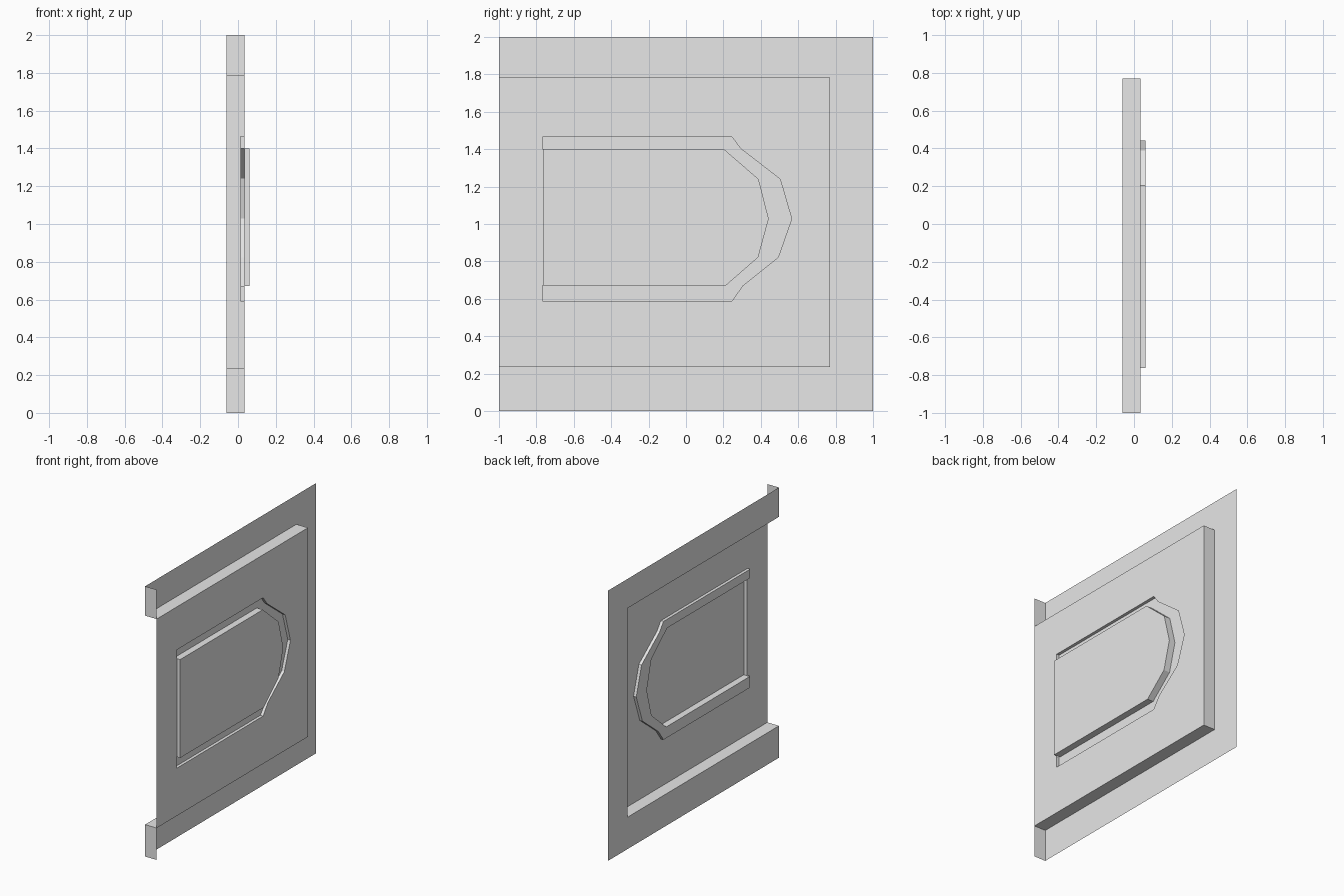
import bpy
import bmesh

cube = bpy.data.objects.get("Cube")
if cube:
    bpy.data.objects.remove(cube, do_unlink=True)

# One plain grey for the whole sheet
grey = bpy.data.materials.new("light_grey")
grey.use_nodes = True
grey.diffuse_color = (0.8, 0.8, 0.8, 1)
grey.node_tree.nodes["Principled BSDF"].inputs["Base Color"].default_value = (0.8, 0.8, 0.8, 1)

# Depth levels along x
BACK, FLOOR, PANEL, PLUG = -0.061, 0.012, 0.034, 0.061
# Opening of the rim, open towards the front
LOW, HIGH, END = 0.236, 1.783, 0.77
MID = 1.028


def part(name, faces):
    """Make one object from a list of faces given as corner lists."""
    bm = bmesh.new()
    for corners in faces:
        bm.faces.new([bm.verts.new(c) for c in corners])
    bmesh.ops.remove_doubles(bm, verts=bm.verts, dist=0.0005)
    bm.normal_update()
    mesh = bpy.data.meshes.new(name)
    bm.to_mesh(mesh)
    bm.free()
    mesh.materials.append(grey)
    obj = bpy.data.objects.new(name, mesh)
    bpy.context.scene.collection.objects.link(obj)
    return obj


def flat(outline, x):
    """A face at depth x from a (y, z) outline."""
    return [(x, y, z) for y, z in outline]


def walls(path, x0, x1):
    """Faces that carry a (y, z) path from depth x0 to x1."""
    return [[(x0, *a), (x0, *b), (x1, *b), (x1, *a)] for a, b in zip(path, path[1:])]


# Profiles run from the lower front end round the nose to the upper front end
groove = [(-0.768, 0.589), (0.246, 0.589), (0.303, 0.67), (0.493, 0.822), (0.565, MID),
          (0.503, 1.24), (0.292, 1.403), (0.246, 1.465), (-0.768, 1.465)]
plug = [(-0.763, 0.672), (0.214, 0.672), (0.386, 0.822), (0.442, MID),
        (0.388, 1.24), (0.203, 1.4), (-0.763, 1.4)]
low_end, high_end = (-0.768, 0.672), (-0.768, 1.4)
opening = [(-1, LOW), (END, LOW), (END, HIGH), (-1, HIGH)]

# Outer rim, set back, with the step up to the panel
part("rim", [flat([(-1, 0), (1, 0), (1, 2), (-1, 2)] + opening[::-1], BACK)])
part("rim_step", walls(opening, PANEL, BACK))

# End flanges of the rim
part("lower_flange", walls([(-1, 0), (-1, LOW)], BACK, PANEL))
part("upper_flange", walls([(-1, HIGH), (-1, 2)], BACK, PANEL))

# Panel round the groove, in a lower and an upper half
nose = groove.index((0.565, MID))
front = (-0.763, MID)
lower = [(-1, MID), (-1, LOW), (END, LOW), (END, MID)] + groove[nose::-1] + [low_end, plug[0], front]
upper = [(END, MID), (END, HIGH), (-1, HIGH), (-1, MID), front, plug[-1], high_end] + groove[:nose - 1:-1]
part("panel", [flat(lower, PANEL), flat(upper, PANEL)])

# Sunken groove with its closed ends
part("groove_floor", [flat(groove + [high_end] + plug[::-1] + [low_end], FLOOR)])
part("groove_wall", walls([low_end] + groove + [high_end], FLOOR, PANEL))

# Raised centre, hollow behind
part("raised_centre", [flat(plug, PLUG)] + walls(plug, FLOOR, PLUG)
     + walls([plug[-1], plug[0]], PANEL, PLUG))
